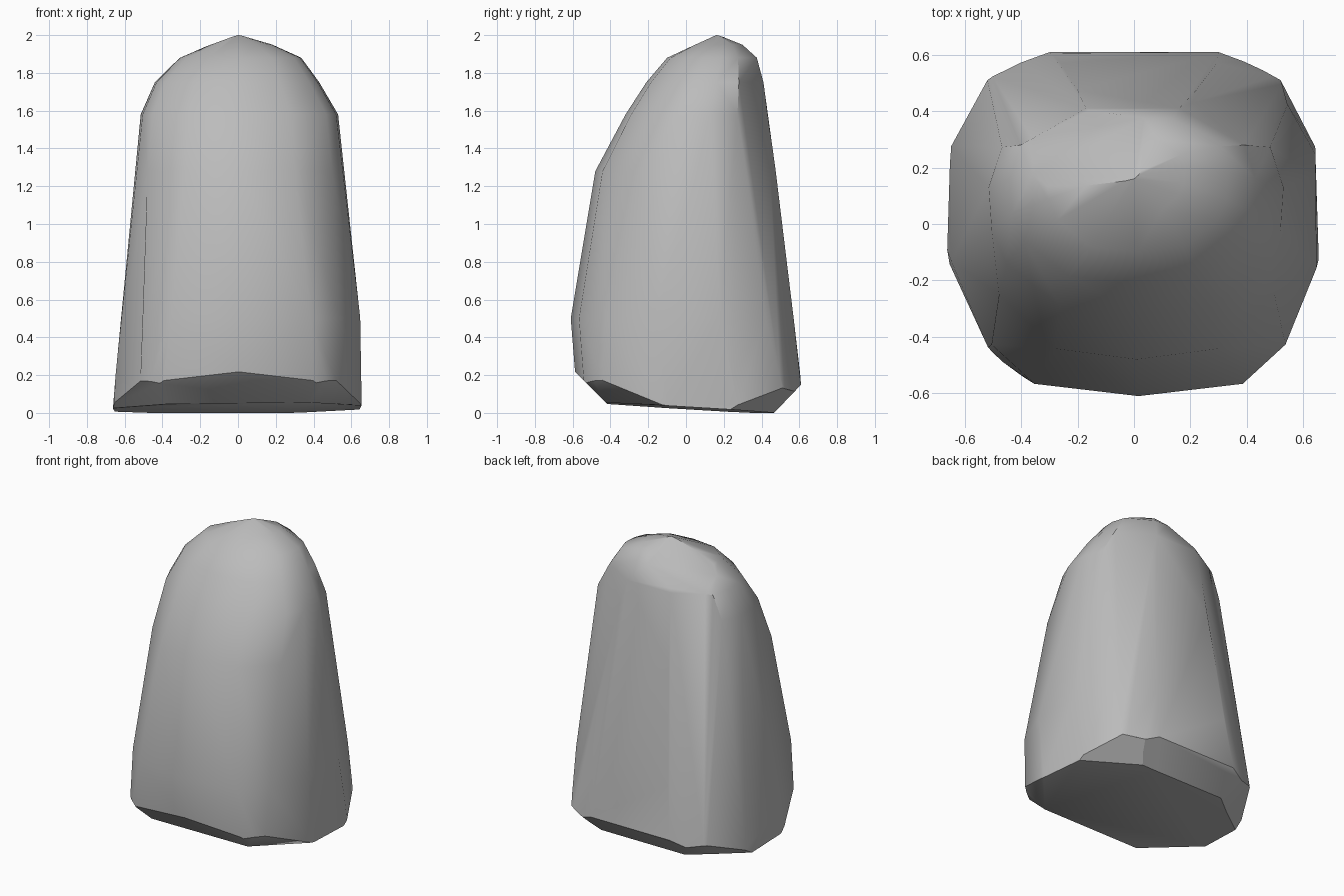
import bpy
import bmesh
from math import radians
from mathutils import Vector

cube = bpy.data.objects.get("Cube")
if cube:
    bpy.data.objects.remove(cube)

stone = bpy.data.materials.new("stone grey")
stone.use_nodes = True
grey = (0.5, 0.5, 0.5, 1)
stone.diffuse_color = grey
stone.node_tree.nodes["Principled BSDF"].inputs["Base Color"].default_value = grey


def rebuild_hull(bm):
    """Close the boulder again as a convex skin over its points."""
    points = [v.co.copy() for v in bm.verts]
    bm.clear()
    for p in points:
        bm.verts.new(p)
    hull = bmesh.ops.convex_hull(bm, input=bm.verts[:])
    inside = {g for g in hull["geom_interior"] + hull["geom_unused"]
              if isinstance(g, bmesh.types.BMVert)}
    bmesh.ops.delete(bm, geom=list(inside), context='VERTS')


def chip(bm, point, normal):
    """Slice a flat chip off the side that the normal points to."""
    bmesh.ops.bisect_plane(bm, geom=bm.verts[:] + bm.edges[:] + bm.faces[:],
                           plane_co=Vector(point), plane_no=Vector(normal),
                           clear_outer=True)
    rebuild_hull(bm)


# Half cross-sections, as fractions of width and depth: boxy foot, rounder shoulder
foot = [(0.47, 1), (0.78, 0.86), (0.98, 0.43), (1, -0.25), (0.78, -0.8), (0.62, -0.93)]
shoulder = [(0.38, 1), (0.91, 0.58), (1, 0.2), (0.98, -0.2), (0.88, -0.52), (0.52, -0.92)]
shoulder_height = 1.28


def section(z):
    """Blend from the foot section to the shoulder section with height."""
    t = min(z / shoulder_height, 1)
    half = [Vector(a).lerp(Vector(b), t) for a, b in zip(foot, shoulder)]
    return half + [Vector((0, -1))] + [Vector((-p.x, p.y)) for p in half]


# Height, left and right edges, front and back edges
rings = [
    (0, -.665, .655, -.57, .62),
    (.2, -.65, .655, -.58, .605),
    (.5, -.62, .652, -.61, .57),
    (1.28, -.545, .565, -.48, .475),
    (1.58, -.515, .53, -.32, .43),
    (1.75, -.44, .43, -.21, .41),
    (1.88, -.31, .335, -.1, .375),
    (1.95, -.15, .18, .04, .3),
    (2, -.01, .01, .16, .18),
]

bm = bmesh.new()
for z, left, right, front, back in rings:
    centre = Vector(((left + right) / 2, (front + back) / 2))
    for p in section(z):
        bm.verts.new((centre.x + p.x * (right - left) / 2,
                      centre.y + p.y * (back - front) / 2, z))
rebuild_hull(bm)

# Tilted underside, front and back bottom chamfers, sloped crown
chip(bm, (0, .43, 0), (.01, -.06, -1))
chip(bm, (0, -.57, .2), (0, -.7, -.7))
chip(bm, (0, .61, .15), (0, .72, -.69))
chip(bm, (-.03, .36, 1.86), (-.35, .5, .79))
# Bottom corner chips
for side in (-1, 1):
    chip(bm, (side * .51, -.49, .2), (side * .5, -.5, -.7))
    chip(bm, (side * .51, .53, .14), (side * .4, .5, -.77))

# Merge slivers into broad facets
bmesh.ops.remove_doubles(bm, verts=bm.verts[:], dist=0.02)
bmesh.ops.dissolve_limit(bm, angle_limit=radians(5), verts=bm.verts[:], edges=bm.edges[:])
bmesh.ops.recalc_face_normals(bm, faces=bm.faces[:])

# Stand it on the ground
low = min(v.co.z for v in bm.verts)
bmesh.ops.translate(bm, verts=bm.verts[:], vec=(0, 0, -low))

mesh = bpy.data.meshes.new("boulder")
bm.to_mesh(mesh)
bm.free()
mesh.materials.append(stone)
boulder = bpy.data.objects.new("boulder", mesh)
bpy.context.collection.objects.link(boulder)
bpy.context.view_layer.objects.active = boulder
boulder.select_set(True)
bpy.ops.object.shade_smooth_by_angle(angle=radians(38))
